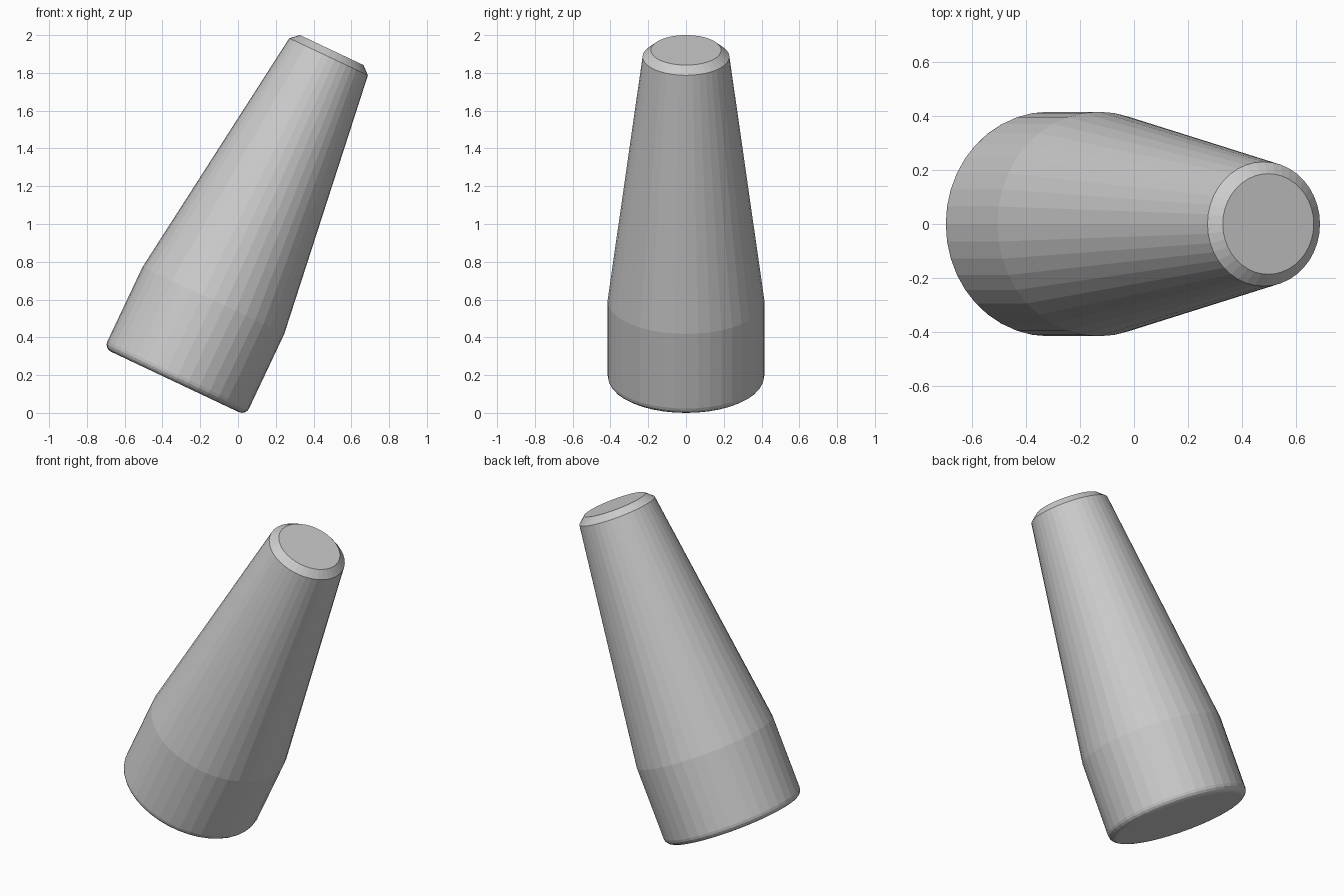
import bpy, bmesh, math
from mathutils import Matrix, Vector

if "Cube" in bpy.data.objects:
    bpy.data.objects.remove(bpy.data.objects["Cube"])

SIDES = 40
TILT = math.radians(25.3)
R, FILLET = 0.415, 0.04

# Profile (radius, height along axis): rounded foot, collar, taper, chamfered tip
profile = []
for i in range(5):
    a = math.radians(90 * i / 4)
    profile.append((R - FILLET + FILLET * math.sin(a), FILLET - FILLET * math.cos(a)))
profile += [(R, 0.477), (0.23, 1.904), (0.186, 1.943)]

# Lathe the profile into rings joined by flat faces
bm = bmesh.new()
rings = []
for r, h in profile:
    rings.append([bm.verts.new((r * math.cos(2 * math.pi * k / SIDES),
                                r * math.sin(2 * math.pi * k / SIDES), h))
                  for k in range(SIDES)])
for low, high in zip(rings, rings[1:]):
    for k in range(SIDES):
        n = (k + 1) % SIDES
        bm.faces.new((low[k], low[n], high[n], high[k]))
bm.faces.new(rings[0][::-1])
bm.faces.new(rings[-1])

# Lean the body towards +x, resting on the lowest point of the foot
bm.transform(Matrix.Translation(Vector((-0.334, 0, 0.164))) @ Matrix.Rotation(TILT, 4, 'Y'))
bmesh.ops.recalc_face_normals(bm, faces=bm.faces)
low = min(v.co.z for v in bm.verts)
bmesh.ops.translate(bm, verts=bm.verts, vec=(0, 0, -low))

mesh = bpy.data.meshes.new("tapered_peg")
bm.to_mesh(mesh)
bm.free()
peg = bpy.data.objects.new("tapered_peg", mesh)
bpy.context.collection.objects.link(peg)

# Plain grey
grey = bpy.data.materials.new("plain_grey")
grey.diffuse_color = (0.6, 0.6, 0.6, 1)
grey.use_nodes = True
grey.node_tree.nodes["Principled BSDF"].inputs["Base Color"].default_value = grey.diffuse_color
mesh.materials.append(grey)
